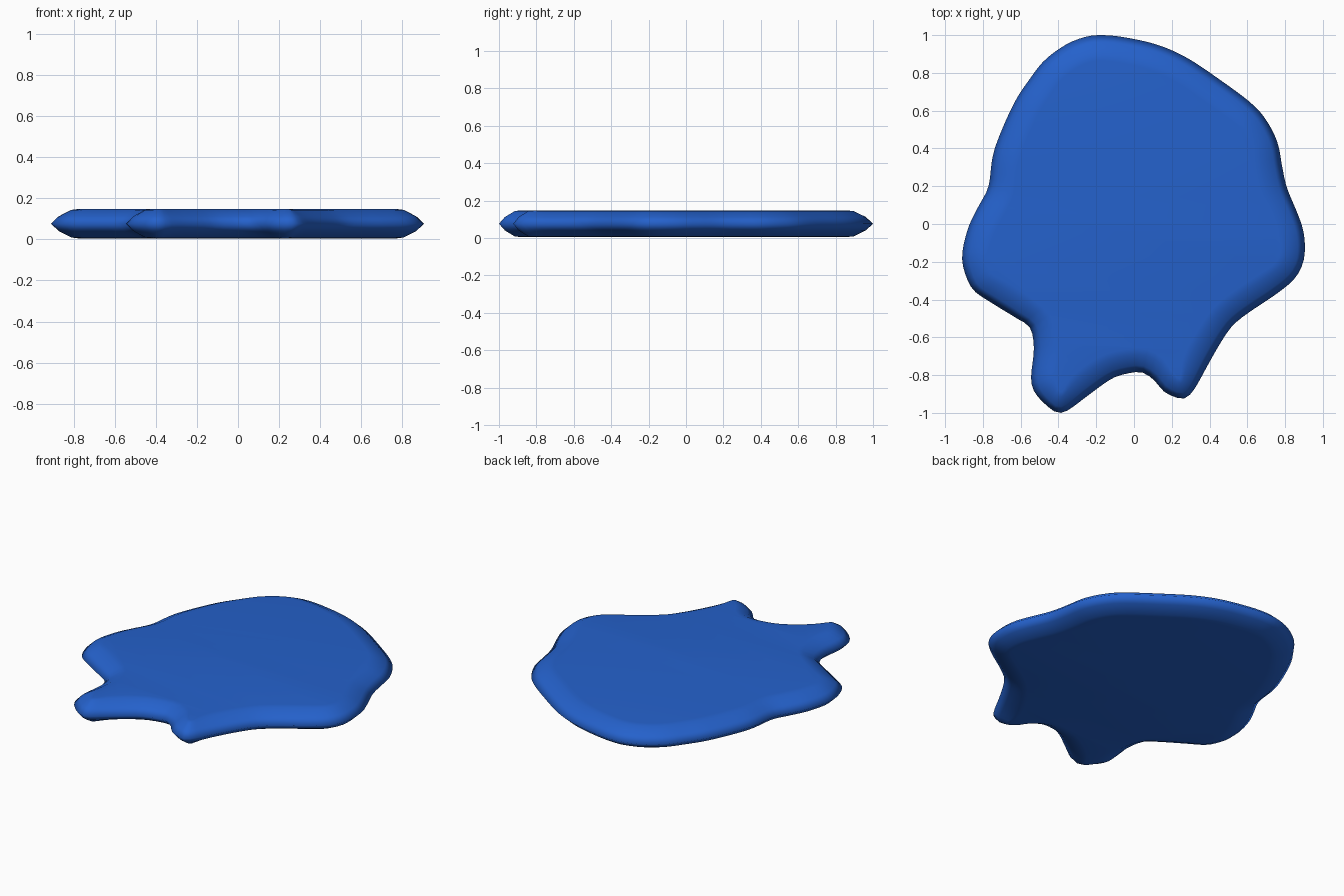
import bpy
import bmesh
from mathutils import Vector

# Remove the default object
if "Cube" in bpy.data.objects:
    bpy.data.objects.remove(bpy.data.objects["Cube"], do_unlink=True)

# Clockwise outline of the slab, seen from above
OUTLINE = [
    (-.18, 1), (-.06, .99), (.12, .95), (.28, .88), (.46, .76), (.62, .64),
    (.7, .55), (.76, .43), (.785, .3), (.81, .19), (.86, .07), (.895, -.03),
    (.905, -.13), (.89, -.22), (.84, -.3), (.74, -.38), (.62, -.46),
    (.53, -.53), (.47, -.61), (.4, -.73), (.34, -.84), (.3, -.9),
    (.26, -.925), (.2, -.91), (.15, -.88), (.11, -.83), (.04, -.785),
    (-.05, -.795), (-.12, -.82), (-.22, -.89), (-.34, -.98), (-.39, -1),
    (-.44, -.98), (-.52, -.9), (-.545, -.82), (-.53, -.66), (-.55, -.55),
    (-.62, -.5), (-.75, -.42), (-.85, -.35), (-.895, -.26), (-.91, -.18),
    (-.9, -.1), (-.87, 0), (-.82, .1), (-.77, .2), (-.74, .39), (-.64, .63),
    (-.55, .77), (-.47, .87), (-.36, .95), (-.26, .99),
]
# Half of the rim profile: (inset from the outline, height above the middle)
RIM = [(.04, .036), (.105, .067), (.14, .071)]
MIDDLE = .076
SAMPLES = 160


def closed_spline(points, steps):
    """Smooth closed curve through the points."""
    points = [Vector(p) for p in points]
    count = len(points)
    curve = []
    for i in range(count):
        a, b, c, d = (points[(i + k) % count] for k in (-1, 0, 1, 2))
        for s in range(steps):
            t = s / steps
            curve.append(b + (c - a) * t / 2
                         + (a - b * 2.5 + c * 2 - d / 2) * t ** 2
                         + (b * 3 - a - c * 3 + d) * t ** 3 / 2)
    return curve


def resample(curve, count):
    """Evenly spaced points along a closed curve."""
    pairs = list(zip(curve, curve[1:] + curve[:1]))
    total = sum((b - a).length for a, b in pairs)
    result, walked = [], 0
    for a, b in pairs:
        length = (b - a).length
        while len(result) < count and len(result) * total / count < walked + length:
            result.append(a.lerp(b, (len(result) * total / count - walked) / length))
        walked += length
    return result


def inward_directions(ring, passes):
    """Inward normals, averaged along the ring so narrow lobes do not cross."""
    count = len(ring)
    normals = []
    for i in range(count):
        tangent = (ring[(i + 1) % count] - ring[i - 1]).normalized()
        normals.append(Vector((tangent.y, -tangent.x)))
    for _ in range(passes):
        normals = [(normals[i - 1] + normals[i] + normals[(i + 1) % count]) / 3
                   for i in range(count)]
    return normals


def bridge(bm, lower, upper):
    """Quad strip between two rings of equal size."""
    for i in range(len(lower)):
        bm.faces.new((lower[i - 1], lower[i], upper[i], upper[i - 1]))


# Slab colour
blue = bpy.data.materials.new("blue")
blue.use_nodes = True
colour = (.018, .12, .6, 1)
blue.diffuse_color = colour
blue.node_tree.nodes["Principled BSDF"].inputs["Base Color"].default_value = colour

# Slab: stacked rings from the bottom face, over the rim, to the top face
outline = resample(closed_spline(OUTLINE, 6), SAMPLES)
inward = inward_directions(outline, 14)
profile = [(inset, -rise) for inset, rise in reversed(RIM)] + [(0, 0)] + RIM

bm = bmesh.new()
rings = []
for inset, height in profile:
    rings.append([bm.verts.new((*(p + n * inset), MIDDLE + height))
                  for p, n in zip(outline, inward)])
for lower, upper in zip(rings, rings[1:]):
    bridge(bm, lower, upper)
bm.faces.new(rings[0])
bm.faces.new(rings[-1])
bmesh.ops.recalc_face_normals(bm, faces=bm.faces)
for face in bm.faces:
    face.smooth = True

mesh = bpy.data.meshes.new("slab")
bm.to_mesh(mesh)
bm.free()
mesh.materials.append(blue)
slab = bpy.data.objects.new("slab", mesh)
bpy.context.collection.objects.link(slab)
